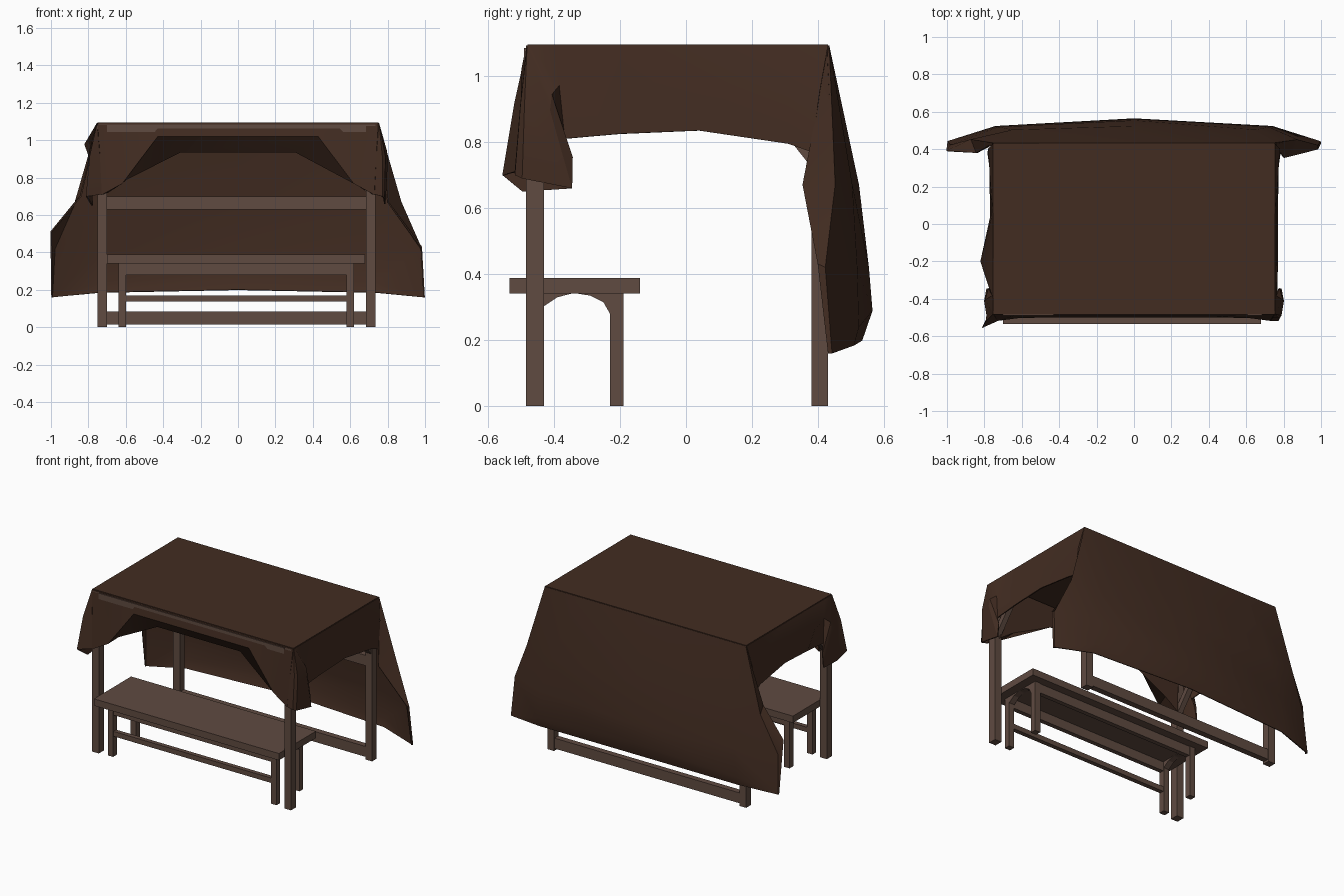
import bpy
import bmesh
import math
from mathutils import Vector

default_cube = bpy.data.objects.get("Cube")
if default_cube:
    bpy.data.objects.remove(default_cube, do_unlink=True)


def make_material(name, colour):
    material = bpy.data.materials.new(name)
    material.use_nodes = True
    material.diffuse_color = colour
    material.node_tree.nodes["Principled BSDF"].inputs["Base Color"].default_value = colour
    return material


wood = make_material("weathered_wood", (0.115, 0.07, 0.053, 1))
cloth = make_material("dark_brown_cloth", (0.055, 0.0255, 0.0155, 1))


def finish(name, bm, material):
    """Turn a bmesh into a linked object."""
    bmesh.ops.remove_doubles(bm, verts=bm.verts, dist=0.0005)
    bmesh.ops.recalc_face_normals(bm, faces=bm.faces)
    mesh = bpy.data.meshes.new(name)
    bm.to_mesh(mesh)
    bm.free()
    mesh.materials.append(material)
    obj = bpy.data.objects.new(name, mesh)
    bpy.context.collection.objects.link(obj)
    return obj


def box(name, x, y, z):
    """Wooden box from its (low, high) range on each axis."""
    bm = bmesh.new()
    bmesh.ops.create_cube(bm, size=1)
    for vert in bm.verts:
        vert.co = [r[0] if c < 0 else r[1] for c, r in zip(vert.co, (x, y, z))]
    return finish(name, bm, wood)


def bar(name, start, end, width):
    """Square wooden bar between two points."""
    start, end = Vector(start), Vector(end)
    axis = end - start
    bm = bmesh.new()
    bmesh.ops.create_cube(bm, size=1)
    bmesh.ops.scale(bm, vec=(width, width, axis.length), verts=bm.verts)
    obj = finish(name, bm, wood)
    obj.location = (start + end) / 2
    obj.rotation_euler = axis.to_track_quat("Z", "Y").to_euler()
    return obj


def sheet(name, lines):
    """Soft cloth stretched across a list of equally long polylines."""
    bm = bmesh.new()
    grid = [[bm.verts.new(point) for point in line] for line in lines]
    for a, b in zip(grid, grid[1:]):
        for i in range(len(a) - 1):
            bm.faces.new((a[i], a[i + 1], b[i + 1], b[i]))
    obj = finish(name, bm, cloth)
    obj.data.shade_smooth()
    solid = obj.modifiers.new("thickness", "SOLIDIFY")
    solid.thickness = 0.008
    solid.offset = 0
    split = obj.modifiers.new("sharp_folds", "EDGE_SPLIT")
    split.split_angle = math.radians(32)
    return obj


def mirrored(points, left=None):
    """Left-hand points running inwards, completed on the other side.
    A different outermost point can be given for the other side."""
    other = [left or points[0]] + points[1:]
    return points + [(-x, y, z) for x, y, z in reversed(other) if x]


# Frame: four posts, top beams and back rails
FRONT, BACK = (-0.485, -0.43), (0.38, 0.43)
SIDES = {"left": (0.685, 0.735), "right": (-0.75, -0.7)}
for side, span in SIDES.items():
    box(f"front_post_{side}", span, FRONT, (0, 1.085))
    box(f"back_post_{side}", span, BACK, (0, 1.085))
    box(f"side_beam_{side}", span, (FRONT[1], BACK[0]), (1.035, 1.085))
inner = (SIDES["right"][1], SIDES["left"][0])
box("front_beam", inner, (-0.49, FRONT[1]), (1.045, 1.085))
box("back_beam", inner, BACK, (1.035, 1.085))
box("back_middle_rail", inner, (0.385, 0.425), (0.63, 0.7))
box("back_bottom_rail", inner, (0.385, 0.425), (0.015, 0.085))

# Diagonal braces at every top corner
for side, span in SIDES.items():
    x = sum(span) / 2
    towards = -1 if x > 0 else 1
    for depth, y, inward in (("front", -0.457, 1), ("back", 0.405, -1)):
        foot = (x, y, 0.72)
        bar(f"{depth}_brace_{side}", foot, (x + towards * 0.26, y, 1.05), 0.035)
        bar(f"{depth}_side_brace_{side}", foot, (x, y + inward * 0.26, 1.05), 0.035)

# Table: top, arched end frames, aprons and front stretcher
box("table_top", (-0.7, 0.68), (-0.535, -0.14), (0.342, 0.388))
end_profile = [(-0.475, 0), (-0.475, 0.35), (-0.19, 0.35), (-0.19, 0),
               (-0.23, 0), (-0.23, 0.28), (-0.25, 0.315), (-0.29, 0.335),
               (-0.34, 0.343), (-0.39, 0.33), (-0.435, 0.3), (-0.435, 0)]
for side, x in (("left", 0.58), ("right", -0.64)):
    bm = bmesh.new()
    near, far = ([bm.verts.new((x + dx, y, z)) for y, z in end_profile]
                 for dx in (0, 0.04))
    bm.faces.new(near)
    bm.faces.new(far)
    for i in range(len(near)):
        bm.faces.new((near[i - 1], near[i], far[i], far[i - 1]))
    finish(f"table_end_{side}", bm, wood)
between = (-0.6, 0.58)
box("table_front_apron", between, (-0.47, -0.44), (0.28, 0.35))
box("table_back_apron", between, (-0.225, -0.195), (0.28, 0.35))
box("table_stretcher", between, (-0.47, -0.44), (0.137, 0.17))

# Canopy roof
EDGE, TOP, FRONT_Y, BACK_Y = 0.75, 1.092, -0.48, 0.43
sheet("canopy_roof", [[(-EDGE, y, TOP), (EDGE, y, TOP)] for y in (FRONT_Y, BACK_Y)])

# Front valance with a turned-under hem and lining
hang = mirrored([(0.73, -0.515, 0.71), (0.62, -0.5, 0.77), (0.43, -0.495, 1.02)])
hem = mirrored([(0.7, -0.42, 0.72), (0.6, -0.42, 0.79), (0.31, -0.42, 0.937)])
sheet("front_valance", [
    mirrored([(EDGE, FRONT_Y, TOP), (0.62, FRONT_Y, TOP), (0.43, FRONT_Y, TOP)]),
    hang, hem, [(x, y, 1.08) for x, y, z in hem]])

# Side valances: position along the roof edge, bulge halfway down, hem point
for side, s, flare, bulge in (("left", 1, 0, 0), ("right", -1, 0.04, 0.06)):
    drops = [(FRONT_Y, 0, (0.73, -0.515, 0.71)),
             (FRONT_Y, 0.01, (0.77 + flare, -0.515 - flare, 0.7)),
             (FRONT_Y, 0.02, (0.78, -0.495, 0.69 - flare)),
             (FRONT_Y, 0.03, (0.785, -0.345, 0.66)),
             (-0.47, 0.03, (0.775, -0.345, 0.755)),
             (-0.4, 0, (0.765, -0.37, 0.81)),
             (-0.2, bulge, (0.765, -0.2, 0.825)),
             (0.04, 0, (0.765, 0.04, 0.835)),
             (0.31, 0.01, (0.77, 0.31, 0.795)),
             (BACK_Y, 0.01, (0.78, 0.38, 0.77))]
    top = [Vector((EDGE, y, TOP)) for y, out, low in drops]
    low = [Vector(point) for y, out, point in drops]
    middle = [(a + b) / 2 + Vector((drop[1], 0, 0.02))
              for a, b, drop in zip(top, low, drops)]
    sheet(f"side_valance_{side}",
          [[(s * p.x, p.y, p.z) for p in line] for line in (top, middle, low)])

# Long back curtain with wings folding forward
corner = (EDGE, BACK_Y, TOP)
sheet("back_curtain", [
    mirrored([corner, corner, (0.5, BACK_Y, TOP), (0, BACK_Y, TOP)]),
    mirrored([(0.8, 0.355, 0.67), (0.87, 0.45, 0.67), (0.65, 0.5, 0.67), (0, 0.52, 0.67)],
             left=(0.84, 0.38, 0.7)),
    mirrored([(0.98, 0.4, 0.43), (0.98, 0.42, 0.42), (0.72, 0.515, 0.42), (0, 0.55, 0.42)],
             left=(1, 0.39, 0.51)),
    mirrored([(0.995, 0.43, 0.16), (0.995, 0.44, 0.16), (0.74, 0.52, 0.24), (0, 0.561, 0.29)]),
    mirrored([(0.995, 0.43, 0.16), (0.995, 0.44, 0.16), (0.74, 0.505, 0.185), (0, 0.53, 0.2)])])
